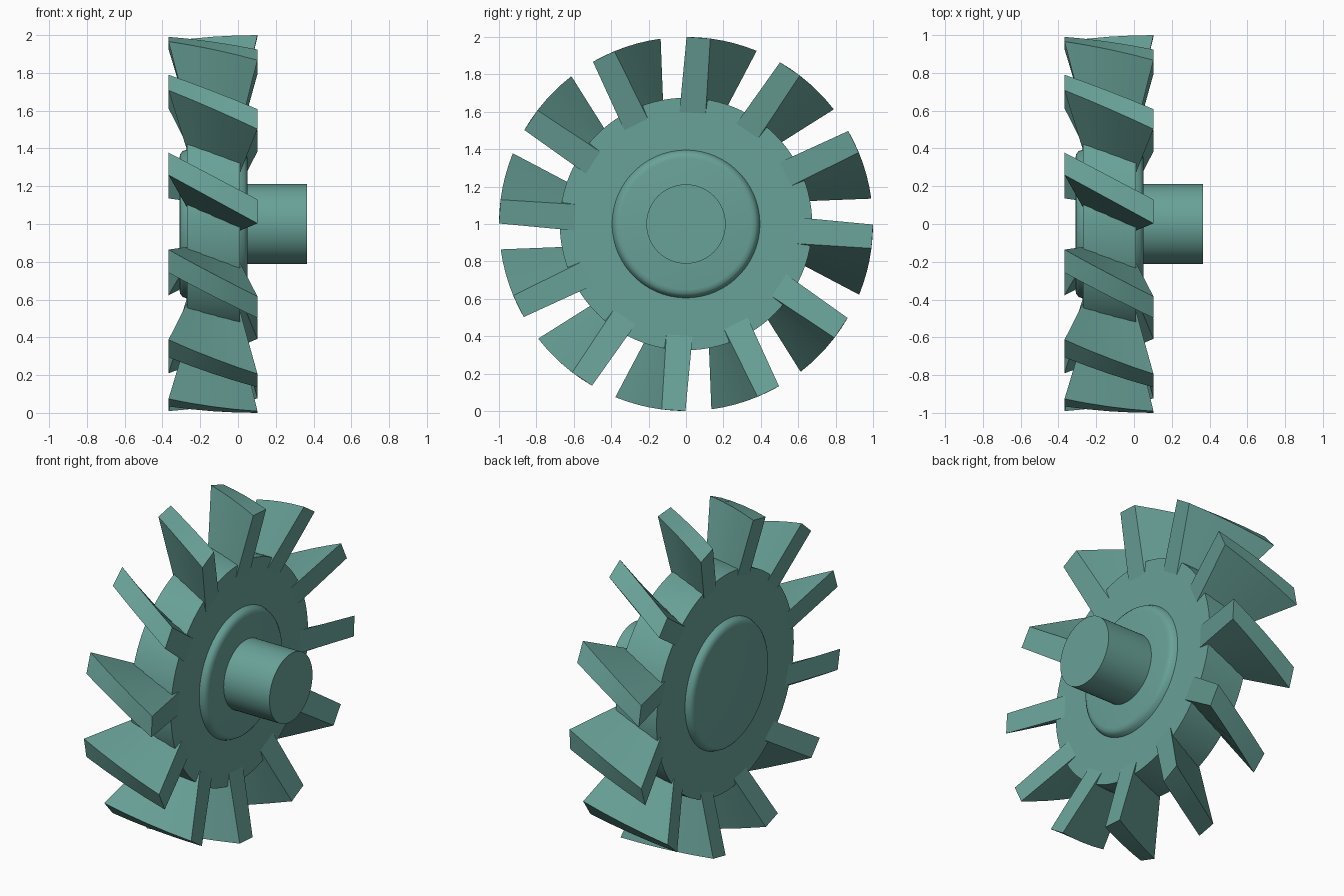
import bpy, bmesh, math
from mathutils import Vector

if "Cube" in bpy.data.objects:
    bpy.data.objects.remove(bpy.data.objects["Cube"])

CENTER_Z = 1.0
BLADES = 12

mat = bpy.data.materials.new("teal")
mat.diffuse_color = (0.14, 0.36, 0.315, 1)
mat.use_nodes = True
mat.node_tree.nodes["Principled BSDF"].inputs["Base Color"].default_value = mat.diffuse_color


def finish(name, bm, smooth):
    bmesh.ops.recalc_face_normals(bm, faces=bm.faces[:])
    mesh = bpy.data.meshes.new(name)
    bm.to_mesh(mesh)
    bm.free()
    mesh.materials.append(mat)
    obj = bpy.data.objects.new(name, mesh)
    bpy.context.collection.objects.link(obj)
    obj.location.z = CENTER_Z
    if smooth:
        bpy.ops.object.select_all(action='DESELECT')
        obj.select_set(True)
        bpy.context.view_layer.objects.active = obj
        bpy.ops.object.shade_smooth_by_angle(angle=math.radians(32))
    return obj


def lathe(name, profile, sides=96):
    """Revolve (x, radius) points around the x axis, with flat end caps."""
    bm = bmesh.new()
    rings = []
    for x, r in profile:
        rings.append([bm.verts.new((x, r * math.sin(2 * math.pi * i / sides),
                                    r * math.cos(2 * math.pi * i / sides)))
                      for i in range(sides)])
    for a, b in zip(rings, rings[1:]):
        for i in range(sides):
            j = (i + 1) % sides
            bm.faces.new((a[i], a[j], b[j], b[i]))
    bm.faces.new(rings[0])
    bm.faces.new(rings[-1])
    return finish(name, bm, True)


# Hub drum with a low rounded boss on each face
boss = [(0.05, 0.35), (0.046, 0.37), (0.034, 0.385), (0.01, 0.395)]
back = [(-0.26 - x, r) for x, r in boss]
lathe("hub", back + [(-0.27, 0.675), (0.01, 0.675)] + boss[::-1])

# Shaft
lathe("shaft", [(0.0, 0.212), (0.365, 0.212)], 64)


# Twisted blades: tips lie on a radius of 1, roots sink into the hub
def lerp(a, b, t):
    return a + (b - a) * t


def add_blade(bm, angle):
    ca, sa = math.cos(angle), math.sin(angle)
    steps, rows = 5, []
    for k in range(steps):
        t = k / (steps - 1)
        row = []
        # (radius, front x, back x, front y, back y) for the four corners
        for r, xf, xb, yf, yb in ((0.60, 0.01, -0.26, -0.035, 0.07),
                                  (1.00, 0.103, -0.368, 0.003, 0.26),
                                  (1.00, 0.103, -0.368, 0.13, 0.378),
                                  (0.60, 0.01, -0.26, 0.105, 0.19)):
            y = lerp(yf, yb, t)
            z = math.sqrt(r * r - y * y)
            row.append(bm.verts.new((lerp(xf, xb, t), y * ca + z * sa, z * ca - y * sa)))
        rows.append(row)
    for a, b in zip(rows, rows[1:]):
        for i in range(4):
            j = (i + 1) % 4
            bm.faces.new((a[i], a[j], b[j], b[i]))
    bm.faces.new(rows[0])
    bm.faces.new(rows[-1])


bm = bmesh.new()
for n in range(BLADES):
    add_blade(bm, 2 * math.pi * n / BLADES)
finish("blades", bm, True)
